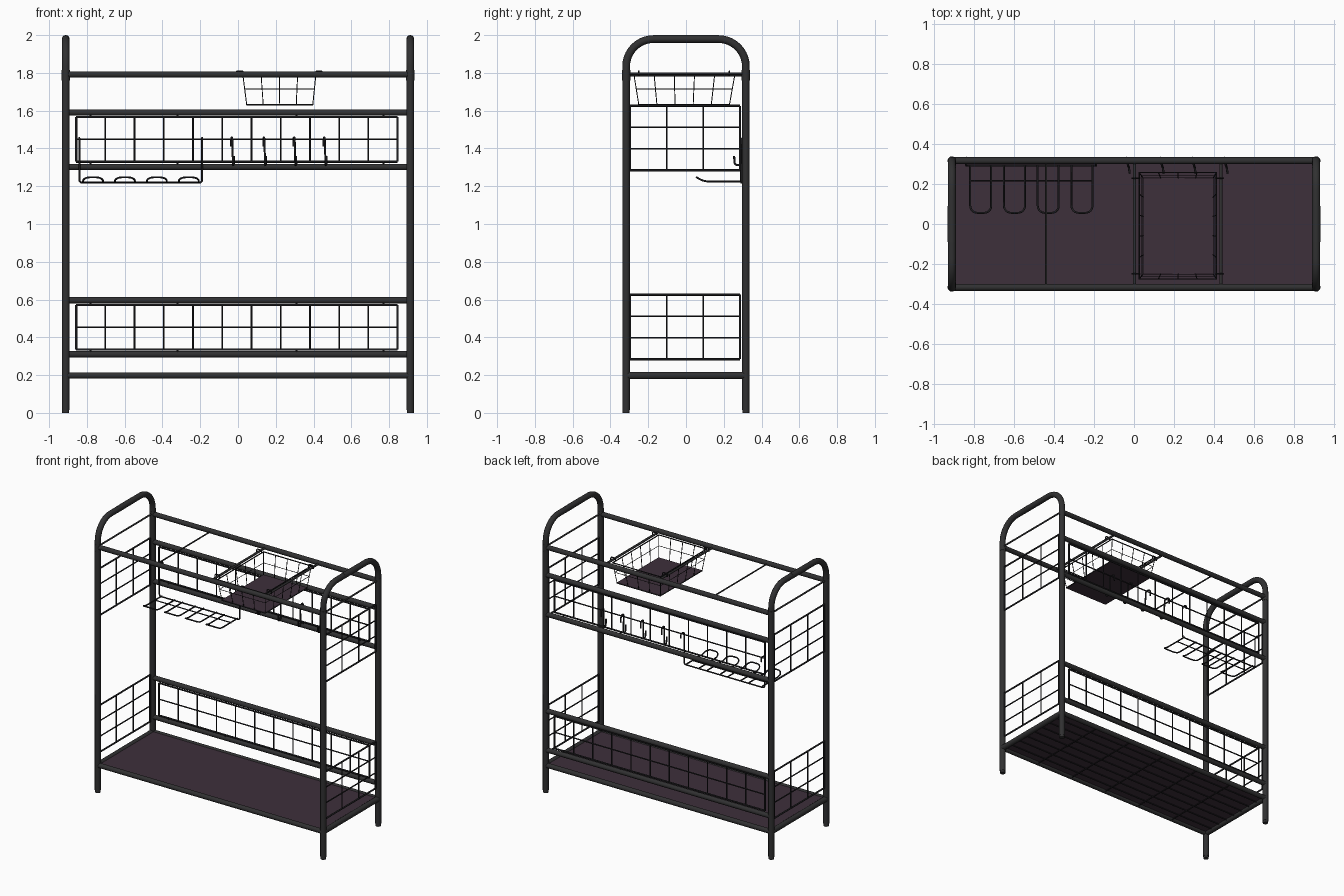
import bpy, math
from mathutils import Vector as V

if "Cube" in bpy.data.objects:
    bpy.data.objects.remove(bpy.data.objects["Cube"])


def material(name, rgb):
    m = bpy.data.materials.new(name)
    m.diffuse_color = (*rgb, 1)
    m.use_nodes = True
    m.node_tree.nodes["Principled BSDF"].inputs["Base Color"].default_value = m.diffuse_color
    return m


TUBE = material("charcoal tube", (0.03, 0.03, 0.031))
WIRE = material("black wire", (0.014, 0.014, 0.016))
PLATE = material("dark plum board", (0.048, 0.029, 0.044))


def rounded(pts, r, n=6):
    """Round the inner corners of a polyline."""
    pts = [V(p) for p in pts]
    out = [pts[0]]
    for a, b, c in zip(pts, pts[1:], pts[2:]):
        u, w = (a - b).normalized(), (c - b).normalized()
        half = u.angle(w) / 2
        d = min(r, (a - b).length * 0.49, (c - b).length * 0.49) if r < 0.1 else r
        centre = b + (u + w).normalized() * d / math.cos(half)
        p, q = b + u * d - centre, b + w * d - centre
        for i in range(n + 1):
            t = i / n
            ang = p.angle(q)
            out.append(centre + (p * math.sin((1 - t) * ang) + q * math.sin(t * ang)) / math.sin(ang))
    out.append(pts[-1])
    return out


def tubes(name, paths, r, mat, res=2, cyclic=False):
    """One mesh of round bars swept along polylines."""
    cu = bpy.data.curves.new(name, 'CURVE')
    cu.dimensions = '3D'
    cu.bevel_depth = r
    cu.bevel_resolution = res
    cu.use_fill_caps = True
    for path in paths:
        s = cu.splines.new('POLY')
        s.points.add(len(path) - 1)
        for pt, co in zip(s.points, path):
            pt.co = (*co, 1)
        s.use_cyclic_u = cyclic
    tmp = bpy.data.objects.new(name + "_path", cu)
    bpy.context.collection.objects.link(tmp)
    dg = bpy.context.evaluated_depsgraph_get()
    me = bpy.data.meshes.new_from_object(tmp.evaluated_get(dg))
    bpy.data.objects.remove(tmp)
    me.materials.clear()
    me.materials.append(mat)
    ob = bpy.data.objects.new(name, me)
    bpy.context.collection.objects.link(ob)
    bpy.ops.object.select_all(action='DESELECT')
    ob.select_set(True)
    bpy.context.view_layer.objects.active = ob
    bpy.ops.object.shade_smooth_by_angle(angle=math.radians(50))
    return ob


def board(name, centre, size, mat):
    bpy.ops.mesh.primitive_cube_add(size=1, location=centre)
    ob = bpy.context.object
    ob.name = name
    ob.scale = size
    ob.data.materials.append(mat)


def lerp(a, b, t):
    return a + (b - a) * t


def grid_panel(name, at, a0, a1, z0, z1, na, nz):
    """Framed wire grid; at(a, z) gives the 3D point."""
    tubes(name + "_frame", [[at(a0, z0), at(a1, z0)], [at(a0, z1), at(a1, z1)],
                            [at(a0, z0), at(a0, z1)], [at(a1, z0), at(a1, z1)]], 0.006, WIRE)
    bars = [[at(lerp(a0, a1, i / na), z0), at(lerp(a0, a1, i / na), z1)] for i in range(1, na)]
    bars += [[at(a0, lerp(z0, z1, i / nz)), at(a1, lerp(z0, z1, i / nz))] for i in range(1, nz)]
    tubes(name + "_bars", bars, 0.0045, WIRE)


LX, LY = 0.912, 0.317

# End frames: inverted U tubes with sleeves and feet
for side, s in (("left", -1), ("right", 1)):
    x = s * LX
    arch = rounded([(x, -LY, 0.015), (x, -LY, 1.979), (x, LY, 1.979), (x, LY, 0.015)], 0.145, 10)
    tubes(side + "_end_frame", [arch], 0.0205, TUBE, 4)
    tubes(side + "_top_sleeve", [[(x, -0.09, 1.979), (x, 0.09, 1.979)]], 0.021, TUBE, 4)
    tubes(side + "_joint_sleeves", [[(x, y, 1.76), (x, y, 1.815)] for y in (-LY, LY)], 0.022, TUBE, 4)
    tubes(side + "_feet", [[(x, y, 0), (x, y, 0.02)] for y in (-LY, LY)], 0.0185, TUBE, 4)
    tubes(side + "_upper_bar", [[(x, -LY, 1.795), (x, LY, 1.795)]], 0.006, TUBE)
    tubes(side + "_shelf_rail", [[(x, -LY, 0.198), (x, LY, 0.198)]], 0.02, TUBE, 3)
    # Side wire grids
    for lvl, z0, z1 in (("upper", 1.284, 1.626), ("lower", 0.284, 0.626)):
        grid_panel(f"{side}_{lvl}_grid", lambda a, z, x=x: (x, a, z), -0.296, 0.286, z0, z1, 3, 3)

# Long rails
tubes("front_rails", [[(-LX, -LY, z), (LX, -LY, z)] for z in (1.792, 0.198)], 0.0175, TUBE, 3)
tubes("back_rails", [[(-LX, LY, z), (LX, LY, z)]
                     for z in (1.792, 1.59, 1.302, 0.596, 0.31, 0.198)], 0.0175, TUBE, 3)

# Back wire grids with small clips to the rails
for lvl, z0, z1 in (("upper", 1.33, 1.566), ("lower", 0.335, 0.571)):
    grid_panel("back_" + lvl + "_grid", lambda a, z: (a, 0.312, z), -0.857, 0.845, z0, z1, 11, 2)
    tubes("back_" + lvl + "_clips", [[(x, 0.312, z), (x, 0.312, z + 0.025)]
                                     for x in (-0.78, -0.32, 0.31, 0.77) for z in (z0 - 0.02, z1 - 0.003)],
          0.005, WIRE)

# Bottom shelf board on its supporting wires
board("bottom_shelf", (0, 0, 0.203), (1.80, 0.615, 0.01), PLATE)
tubes("shelf_support_wires",
      [[(-0.9, y, 0.195), (0.9, y, 0.195)] for y in [-0.24 + 0.08 * i for i in range(7)]] +
      [[(x, -0.31, 0.189), (x, 0.31, 0.189)] for x in (-0.6, -0.3, 0, 0.3, 0.6)], 0.004, WIRE)

# Top cross bars
tubes("basket_cross_bars", [[(x, -LY, 1.79), (x, LY, 1.79)] for x in (0.003, 0.435)], 0.008, TUBE)
tubes("thin_cross_bar", [[(-0.44, -LY, 1.79), (-0.44, LY, 1.79)]], 0.005, TUBE)

# Hanging wire basket
ZT, ZB = 1.787, 1.632


def ring(z):
    t = (z - ZB) / (ZT - ZB)
    x0, x1 = lerp(0.046, 0.026, t), lerp(0.396, 0.412, t)
    y0, y1 = lerp(-0.25, -0.275, t), lerp(0.23, 0.258, t)
    return [V((x0, y0, z)), V((x1, y0, z)), V((x1, y1, z)), V((x0, y1, z))]


top, low = ring(ZT), ring(ZB)
tubes("basket_rims", [top, low], 0.0045, WIRE, cyclic=True)
tubes("basket_middle_rings", [ring(1.714)], 0.0022, WIRE, cyclic=True)
ribs = []
for i in range(4):
    n = (4, 5)[i % 2]
    for k in range(n):
        ribs.append([low[i].lerp(low[(i + 1) % 4], k / n), top[i].lerp(top[(i + 1) % 4], k / n)])
tubes("basket_ribs", ribs, 0.0025, WIRE)
board("basket_floor", (0.221, -0.01, ZB), (0.352, 0.482, 0.008), PLATE)
tubes("basket_hooks", [rounded([(xr, y, ZT), (xr, y, 1.81), (xb, y, 1.81), (xb, y, 1.785)], 0.01, 3)
                       for xr, xb in ((0.028, -0.01), (0.41, 0.447)) for y in (-0.25, 0.23)], 0.004, WIRE)

# Stemware rack hung on the upper back grid
RX0, RX1, RY, RZ = -0.84, -0.19, 0.292, 1.219
frame = [(RX0, 0.332, 1.425), (RX0, 0.332, 1.456), (RX0, RY, 1.456), (RX0, RY, RZ),
         (RX1, RY, RZ), (RX1, RY, 1.456), (RX1, 0.332, 1.456), (RX1, 0.332, 1.425)]
tubes("glass_rack_frame", [rounded(frame, 0.015, 4)], 0.005, WIRE)
loops = []
for i in range(4):
    a = -0.82 + i * 0.169
    b = a + 0.105
    flat = rounded([(a, RY, 0), (a, 0.056, 0), (b, 0.056, 0), (b, RY, 0)], 0.035, 6)
    # split the straight legs so that only the tips curl upward
    flat = [flat[0], V((a, 0.115, 0))] + flat[1:-1] + [V((b, 0.115, 0)), flat[-1]]
    loops.append([V((p.x, p.y, 1.225 + 0.022 * max(0, (0.11 - p.y) / 0.054) ** 1.5)) for p in flat])
tubes("glass_rack_loops", loops, 0.005, WIRE)
tubes("glass_rack_cross_wire", [[(-0.825, 0.217, 1.222), (-0.205, 0.217, 1.222)]], 0.004, WIRE)

# Utensil hooks
hooks = [rounded([(x - 0.006, 0.332, 1.41), (x - 0.006, 0.332, 1.458), (x, 0.292, 1.458), (x + 0.003, 0.29, 1.312),
                  (x + 0.008, 0.257, 1.312), (x + 0.008, 0.255, 1.36)], 0.016, 4)
         for x in (-0.03, 0.14, 0.30, 0.46)]
tubes("utensil_hooks", hooks, 0.0055, WIRE)
